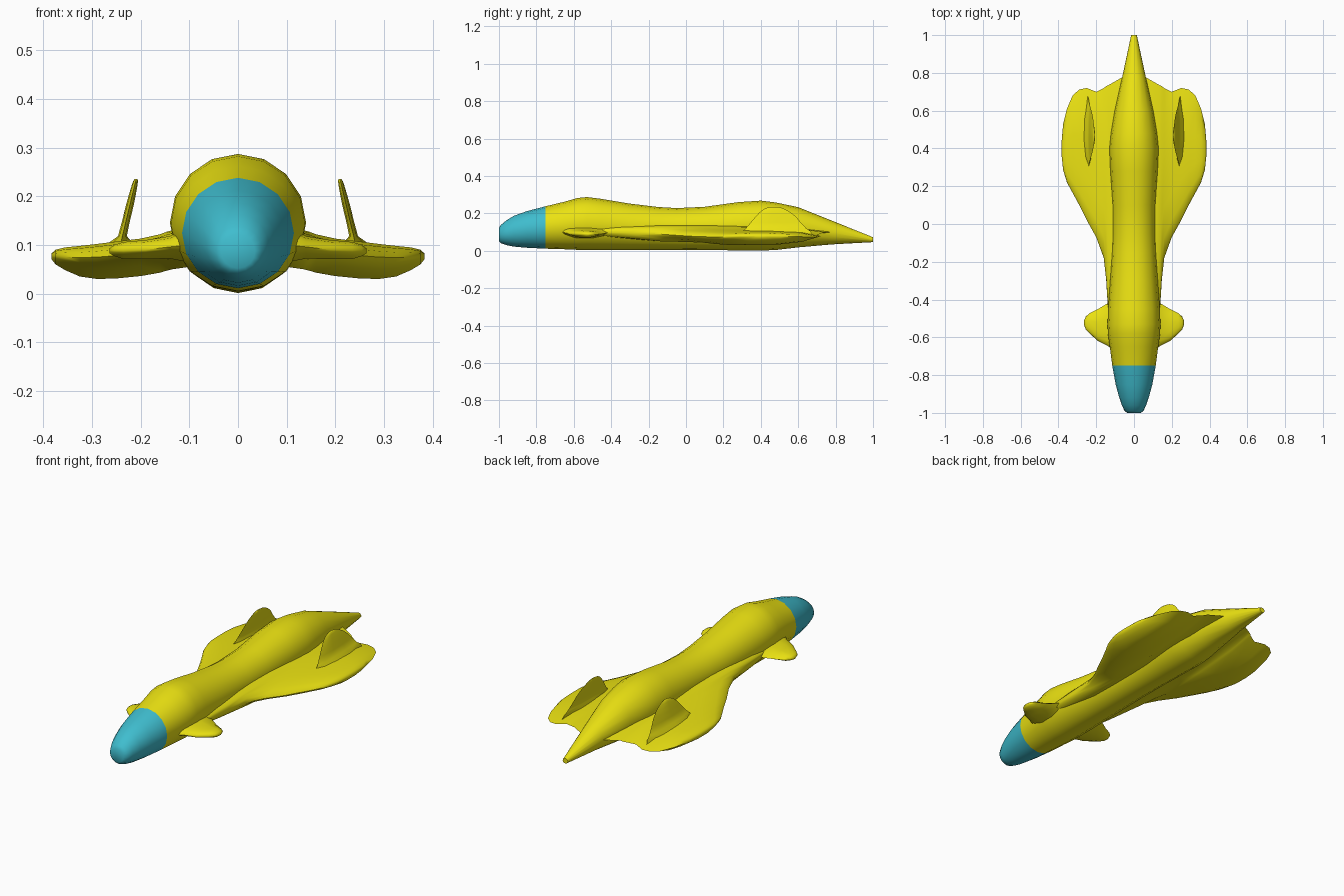
import bpy, bmesh, math


def material(name, color):
    m = bpy.data.materials.new(name)
    m.diffuse_color = (*color, 1)
    return m


YELLOW = material("yellow_paint", (0.83, 0.76, 0.006))
TEAL = material("teal_glass", (0.05, 0.51, 0.62))


def loft(name, rings, mat, cap_start=True, cap_end=True, mirror=False, angle=50):
    """Skin a list of equal-length point rings."""
    bm = bmesh.new()
    vs = [[bm.verts.new(p) for p in r] for r in rings]
    n = len(rings[0])
    for a, b in zip(vs, vs[1:]):
        for i in range(n):
            j = (i + 1) % n
            bm.faces.new((a[i], a[j], b[j], b[i]))
    if cap_start:
        bm.faces.new(vs[0])
    if cap_end:
        bm.faces.new(vs[-1])
    bmesh.ops.recalc_face_normals(bm, faces=bm.faces)
    me = bpy.data.meshes.new(name)
    bm.to_mesh(me)
    bm.free()
    me.materials.append(mat)
    me.shade_smooth()
    me.set_sharp_from_angle(angle=math.radians(angle))
    ob = bpy.data.objects.new(name, me)
    bpy.context.collection.objects.link(ob)
    if mirror:
        ob.modifiers.new("mirror", 'MIRROR')
    return ob


def body_ring(y, w, lo, hi, n=16):
    c, h = (lo + hi) / 2, (hi - lo) / 2
    return [(w * math.sin(2 * math.pi * i / n), y, c + h * math.cos(2 * math.pi * i / n))
            for i in range(n)]


# chord fraction, top height factor, bottom depth factor
FOIL = [(0.03, .45, .25), (0.12, .8, .55), (0.3, 1, 1), (0.6, 1, 1), (0.85, .7, .6)]


def foil_ring(x, y0, y1, lo, hi, mid):
    ln = y1 - y0
    top = [(x, y0 + f * ln, mid + t * (hi - mid)) for f, t, b in FOIL]
    bot = [(x, y0 + f * ln, mid + b * (lo - mid)) for f, t, b in FOIL]
    return [(x, y0, mid)] + top + [(x, y1, mid)] + bot[::-1]


# nose canopy: y, half width, bottom, top
nose = [(-1.0, .035, .052, .122), (-.99, .05, .04, .138), (-.96, .064, .03, .163),
        (-.92, .078, .022, .187), (-.85, .097, .016, .212), (-.75, .115, .011, .238)]
loft("nose_canopy", [body_ring(*s) for s in nose], TEAL, cap_end=False)

# fuselage with hump behind the canopy and tapering tail
body = [nose[-1], (-.65, .128, .008, .262), (-.58, .138, .005, .282), (-.53, .14, .004, .287),
        (-.45, .137, .004, .277), (-.3, .126, .004, .252), (-.15, .118, .005, .234),
        (-.05, .114, .005, .228), (.1, .115, .004, .235), (.28, .125, .002, .26),
        (.4, .13, .001, .268), (.48, .122, .004, .258), (.6, .102, .018, .233),
        (.78, .062, .034, .161), (1.0, .015, .046, .072)]
loft("fuselage", [body_ring(*s) for s in body], YELLOW, cap_start=False)

# main wings with strake: x, leading y, trailing y, bottom, top, edge height
wing = [(.04, -.68, .79, .06, .14, .1), (.10, -.6, .755, .055, .137, .1),
        (.135, -.5, .735, .05, .13, .1), (.147, -.3, .73, .047, .127, .096),
        (.16, -.18, .72, .043, .122, .092), (.2, -.07, .70, .036, .113, .084),
        (.25, .02, .72, .031, .107, .078), (.29, .1, .712, .03, .102, .075),
        (.325, .165, .68, .035, .098, .074), (.355, .22, .61, .048, .095, .075),
        (.375, .285, .53, .06, .09, .077), (.383, .36, .44, .07, .083, .077)]
loft("main_wing", [foil_ring(*s) for s in wing], YELLOW, mirror=True, angle=60)

# small front winglets
canard = [(.05, -.69, -.37, .06, .14, .1), (.12, -.66, -.4, .068, .128, .098),
          (.14, -.645, -.42, .072, .118, .096), (.19, -.62, -.45, .071, .11, .09),
          (.235, -.58, -.472, .071, .106, .088), (.255, -.56, -.49, .077, .1, .088),
          (.264, -.535, -.51, .083, .093, .088)]
loft("front_winglet", [foil_ring(*s) for s in canard], YELLOW, mirror=True, angle=60)


# inward-leaning tail fins: height, front y, rear y, half thickness
def fin_ring(z, y0, y1, t):
    x = .242 - (z - .1) * .24
    ys = [(0, 0), (.15, .7), (.4, 1), (.7, .8)]
    out = [(x + s * t, y0 + f * (y1 - y0), z) for f, s in ys] + [(x, y1, z)]
    return out + [(x - s * t, y0 + f * (y1 - y0), z) for f, s in ys[:0:-1]]


fin = [(.08, .29, .68, .026), (.105, .3, .665, .024), (.118, .318, .645, .009),
       (.15, .345, .615, .008), (.18, .37, .59, .008), (.205, .393, .56, .007),
       (.222, .415, .53, .006), (.231, .435, .508, .005), (.235, .455, .485, .003)]
loft("tail_fin", [fin_ring(*s) for s in fin], YELLOW, mirror=True)
